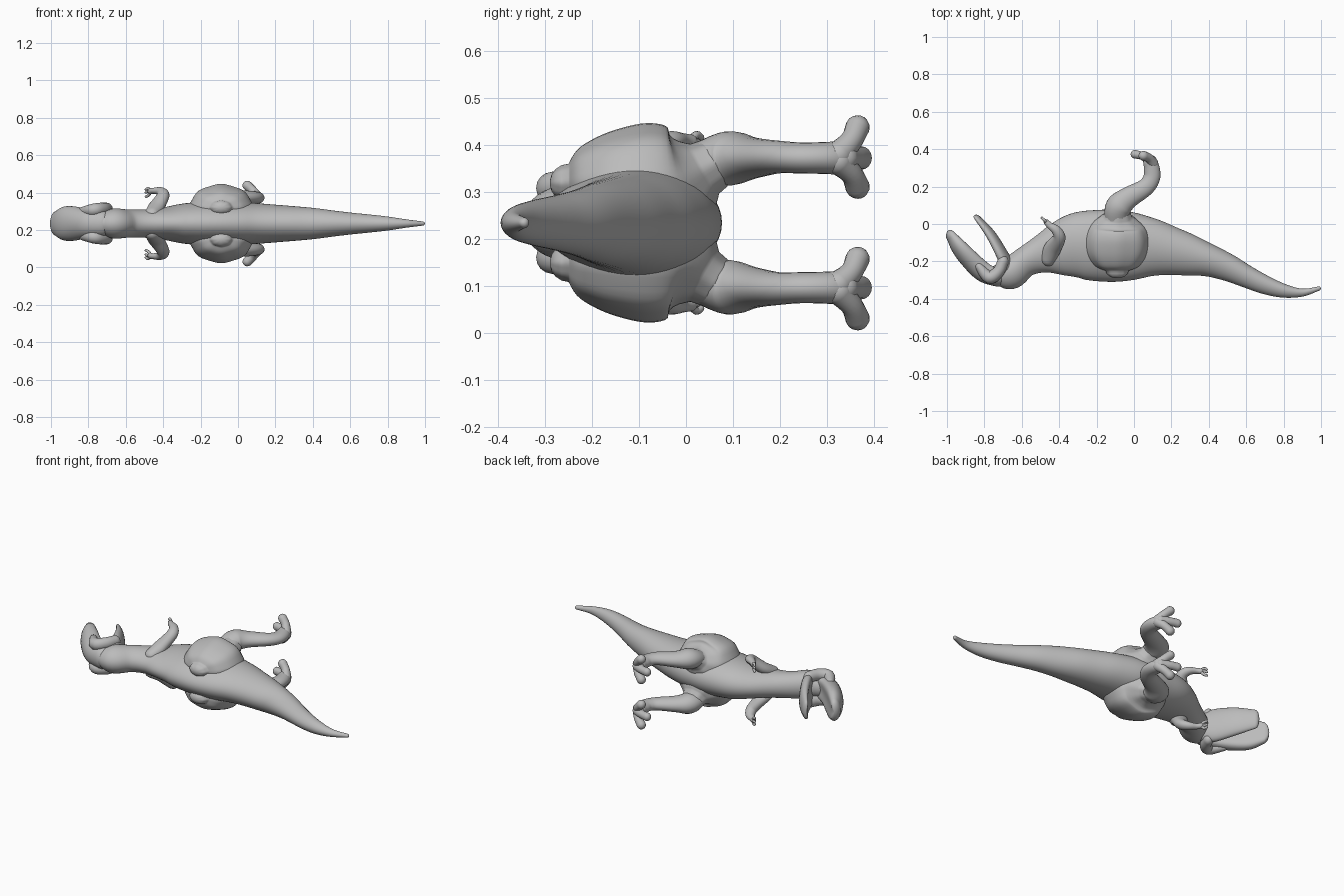
import bpy, bmesh, math
from mathutils import Vector

cube = bpy.data.objects.get("Cube")
if cube:
    bpy.data.objects.remove(cube, do_unlink=True)

MID = 0.235            # height of the animal's plane of symmetry
UP = Vector((0, 0, 1))

mat = bpy.data.materials.new("clay grey")
mat.use_nodes = True
GREY = (0.5, 0.5, 0.5, 1)
mat.diffuse_color = GREY
mat.node_tree.nodes["Principled BSDF"].inputs["Base Color"].default_value = GREY


def spline(p, q, r, s, t):
    """Catmull-Rom blend of four sections."""
    return [0.5 * (2 * b + (c - a) * t + (2 * a - 5 * b + 4 * c - d) * t * t
                   + (3 * b - a - 3 * c + d) * t ** 3) for a, b, c, d in zip(p, q, r, s)]


def loft(name, sections, side=1, segs=32, steps=5, egg=0, scoop=0, ripple=0):
    """Skin elliptical sections (x, y, lateral, in-plane radius, lateral radius), rounded at both ends."""
    n = len(sections)
    rows = []
    for i in range(n - 1):
        quad = [sections[max(0, min(n - 1, i + k))] for k in (-1, 0, 1, 2)]
        rows += [spline(*quad, j / steps) for j in range(steps)]
    rows.append(list(sections[-1]))
    pts = [Vector((r[0], r[1], MID + side * r[2])) for r in rows]
    rings = []
    for i, r in enumerate(rows):
        t = (pts[min(i + 1, len(pts) - 1)] - pts[max(i - 1, 0)]).normalized()
        rings.append((pts[i], t, max(r[3], 0.003), max(r[4], 0.003)))
    # rounded caps
    caps = [math.radians(a) for a in (22, 45, 65, 82)]

    def cap(ring, sign):
        c, t, a, b = ring
        return [(c + t * sign * min(a, b) * math.sin(w), t, a * math.cos(w), b * math.cos(w)) for w in caps]
    rings = cap(rings[0], -1)[::-1] + rings + cap(rings[-1], 1)
    bm = bmesh.new()
    loops = []
    for c, t, a, b in rings:
        nrm = UP.cross(t).normalized()
        lat = t.cross(nrm)
        loop = []
        for k in range(segs):
            w = 2 * math.pi * k / segs
            s, co = math.sin(w), math.cos(w)
            m = 1 + ripple * math.cos(8 * w)
            h = s
            if scoop * s > 0:                      # hollow the mouth side
                h *= 1 - abs(scoop) * s * s
            loop.append(bm.verts.new(c + nrm * a * h * m + lat * b * co * m * (1 + egg * s)))
        loops.append(loop)
    for p, q in zip(loops, loops[1:]):
        for k in range(segs):
            bm.faces.new((p[k], p[(k + 1) % segs], q[(k + 1) % segs], q[k]))
    bm.faces.new(loops[0])
    bm.faces.new(loops[-1])
    bmesh.ops.recalc_face_normals(bm, faces=bm.faces)
    for f in bm.faces:
        f.smooth = True
    me = bpy.data.meshes.new(name)
    bm.to_mesh(me)
    bm.free()
    me.materials.append(mat)
    ob = bpy.data.objects.new(name, me)
    bpy.context.collection.objects.link(ob)
    return ob


# neck, trunk and tail in one sweep
loft("body", [
    (-.72, -.275, 0, .06, .06), (-.66, -.265, 0, .085, .08), (-.585, -.205, 0, .08, .075),
    (-.5, -.165, 0, .1, .075), (-.4, -.135, 0, .145, .085), (-.3, -.115, 0, .177, .105),
    (-.2, -.115, 0, .19, .115), (-.1, -.117, 0, .192, .115), (0, -.12, 0, .18, .115),
    (.1, -.127, 0, .155, .108), (.2, -.145, 0, .13, .1), (.3, -.168, 0, .11, .092),
    (.4, -.195, 0, .087, .083), (.5, -.232, 0, .073, .07), (.6, -.28, 0, .06, .058),
    (.7, -.325, 0, .05, .048), (.8, -.357, 0, .037, .037), (.9, -.367, 0, .021, .022),
    (.988, -.345, 0, .011, .011)], segs=48, egg=.1)

# open head
loft("upper_jaw", [
    (-.73, -.275, 0, .06, .07), (-.8, -.24, 0, .07, .078), (-.88, -.165, 0, .065, .092),
    (-.93, -.11, 0, .055, .09), (-.968, -.063, 0, .038, .068)], scoop=-.55)
loft("lower_jaw", [
    (-.685, -.235, 0, .05, .08), (-.715, -.17, 0, .045, .1), (-.775, -.06, 0, .036, .085),
    (-.842, .028, 0, .022, .058)], scoop=.7)

for label, s in (("upper", 1), ("lower", -1)):
    # brow and cheek
    loft(label + "_brow", [(-.83, -.225, .065, .022, .025), (-.775, -.285, .072, .034, .034),
                           (-.725, -.255, .078, .032, .034), (-.7, -.2, .078, .03, .033)], s, 16)
    # thigh, knee and shank
    loft(label + "_thigh", [
        (-.09, -.25, .085, .06, .04), (-.09, -.225, .085, .115, .075), (-.09, -.16, .085, .16, .108),
        (-.09, -.08, .085, .168, .125), (-.09, -.01, .09, .14, .108), (-.088, .04, .115, .075, .06)],
        s, 48, ripple=.018)
    loft(label + "_shank", [
        (-.095, .02, .125, .06, .042), (-.083, .09, .137, .07, .058), (-.03, .14, .138, .058, .044),
        (.06, .195, .14, .047, .035), (.094, .245, .138, .045, .033), (.095, .295, .138, .043, .034),
        (.085, .33, .138, .036, .036)], s, 24)
    # toes
    for toe, path in {
        "middle": [(.09, .335, .138, .034, .032), (.05, .362, .138, .022, .024), (.005, .373, .138, .023, .025)],
        "outer": [(.1, .325, .145, .03, .03), (.08, .352, .175, .024, .024), (.05, .365, .203, .026, .026)],
        "inner": [(.1, .325, .131, .03, .03), (.08, .352, .105, .024, .024), (.05, .365, .077, .026, .026)],
    }.items():
        loft(f"{label}_{toe}_toe", path, s, 16)
    # arm and fingers
    loft(label + "_arm", [
        (-.46, -.19, .05, .04, .035), (-.435, -.13, .09, .046, .035), (-.4, -.075, .15, .034, .03),
        (-.415, -.035, .172, .026, .023), (-.45, -.008, .175, .018, .016), (-.468, .01, .172, .015, .016)], s, 20)
    for i, lat in enumerate((.15, .172, .188)):
        loft(f"{label}_finger_{i + 1}", [(-.465, .008, .172, .01, .01), (-.48, .022, lat, .008, .008),
                                         (-.492, .032, lat - .006, .007, .007)], s, 10, 3)
